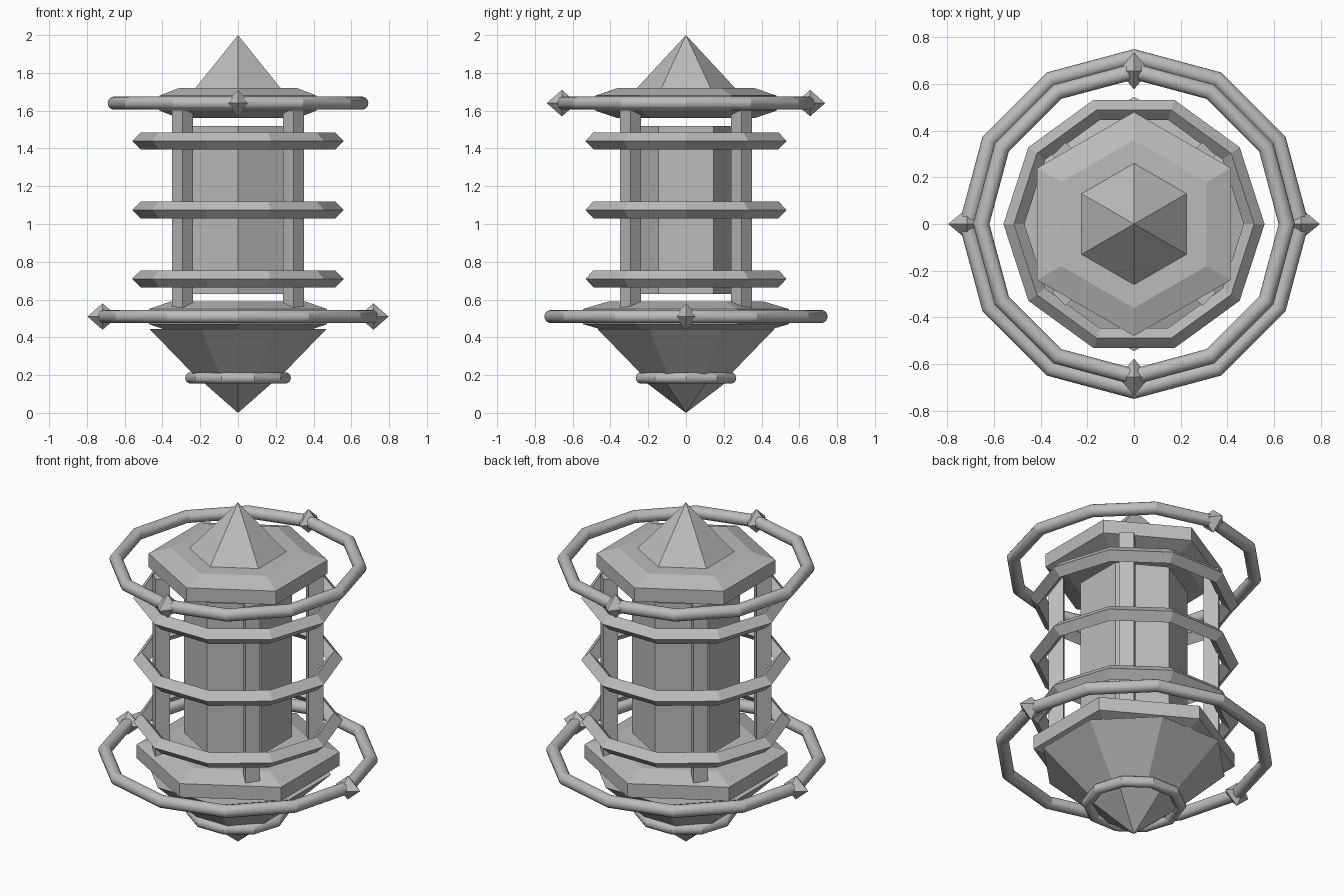
import bpy, bmesh
from math import cos, sin, pi, radians

cube = bpy.data.objects.get("Cube")
if cube:
    bpy.data.objects.remove(cube, do_unlink=True)

grey = bpy.data.materials.new("plain grey")
grey.use_nodes = True
colour = (0.5, 0.5, 0.5, 1)
grey.diffuse_color = colour
grey.node_tree.nodes["Principled BSDF"].inputs["Base Color"].default_value = colour


def finish(name, bm, smooth=False):
    bmesh.ops.recalc_face_normals(bm, faces=bm.faces)
    mesh = bpy.data.meshes.new(name)
    bm.to_mesh(mesh)
    bm.free()
    mesh.materials.append(grey)
    obj = bpy.data.objects.new(name, mesh)
    bpy.context.collection.objects.link(obj)
    if smooth:
        bpy.ops.object.select_all(action='DESELECT')
        obj.select_set(True)
        bpy.context.view_layer.objects.active = obj
        bpy.ops.object.shade_smooth_by_angle(angle=radians(25))
    return obj


def turned(name, profile, sides, start=0.0, centre=(0, 0)):
    """Faceted solid from (radius, z) pairs; a zero radius makes a point."""
    bm = bmesh.new()
    loops = []
    for r, z in profile:
        n = sides if r > 0 else 1
        loops.append([bm.verts.new((centre[0] + r * cos(start + 2 * pi * i / sides),
                                    centre[1] + r * sin(start + 2 * pi * i / sides), z))
                      for i in range(n)])
    for a, b in zip(loops, loops[1:]):
        for i in range(sides):
            j = (i + 1) % sides
            corners = [a[i % len(a)], a[j % len(a)], b[j % len(b)], b[i % len(b)]]
            bm.faces.new(list(dict.fromkeys(corners)))
    for end in (loops[0], loops[-1]):
        if len(end) > 1:
            bm.faces.new(end)
    return finish(name, bm)


def ring(name, radius, tube, z, sides, tube_sides, smooth=False):
    """Ring with straight segments and a round or diamond section."""
    bm = bmesh.new()
    loops = []
    for i in range(sides):
        a = 2 * pi * i / sides
        loop = []
        for k in range(tube_sides):
            t = 2 * pi * k / tube_sides
            r = radius + tube * cos(t)
            loop.append(bm.verts.new((r * cos(a), r * sin(a), z + tube * sin(t))))
        loops.append(loop)
    for i in range(sides):
        a, b = loops[i], loops[(i + 1) % sides]
        for k in range(tube_sides):
            m = (k + 1) % tube_sides
            bm.faces.new((a[k], b[k], b[m], a[m]))
    return finish(name, bm, smooth)


def stud(name, radius, angle, z):
    """Eight-faced stud, longest along the radius."""
    obj = turned(name, [(0, -0.07), (1, 0), (0, 0.07)], 4)
    for v in obj.data.vertices:
        v.co.x *= 0.08
        v.co.y *= 0.066
    obj.location = (radius * cos(angle), radius * sin(angle), z)
    obj.rotation_euler.z = angle


hex_start = pi / 6

# Central body and pointed ends
turned("core", [(0.29, 0.63), (0.29, 1.52)], 6, hex_start)
turned("spire", [(0.26, 1.72), (0, 2.0)], 6, hex_start)
turned("lower_tip", [(0, 0), (0.25, 0.19)], 6, hex_start)
turned("hull", [(0.24, 0.19), (0.508, 0.445)], 8, pi / 8)

# Bevelled six-sided plates
turned("roof_plate", [(0.36, 1.56), (0.48, 1.60), (0.48, 1.68), (0.36, 1.72)], 6, hex_start)
turned("base_plate", [(0.41, 0.43), (0.545, 0.47), (0.545, 0.55), (0.41, 0.59)], 6, hex_start)

# Square posts turned to face outwards
for i, (sx, sy) in enumerate([(1, 1), (-1, 1), (-1, -1), (1, -1)]):
    turned(f"post_{i + 1}", [(0.0566, 0.55), (0.0566, 1.60)], 4,
           centre=(0.294 * sx, 0.294 * sy))

# Diamond-section cage rings
for i, z in enumerate((0.71, 1.075, 1.44)):
    ring(f"cage_ring_{i + 1}", 0.515, 0.045, z, 10, 4)

# Round floating rings with studs
ring("tip_collar", 0.25, 0.03, 0.185, 10, 16, True)
ring("upper_halo", 0.655, 0.035, 1.64, 12, 16, True)
ring("lower_halo", 0.715, 0.035, 0.51, 12, 16, True)
for side, s in (("back", 1), ("front", -1)):
    stud(f"upper_stud_{side}", 0.657, s * pi / 2, 1.64)
for side, angle in (("left", 0), ("right", pi)):
    stud(f"lower_stud_{side}", 0.717, angle, 0.51)
